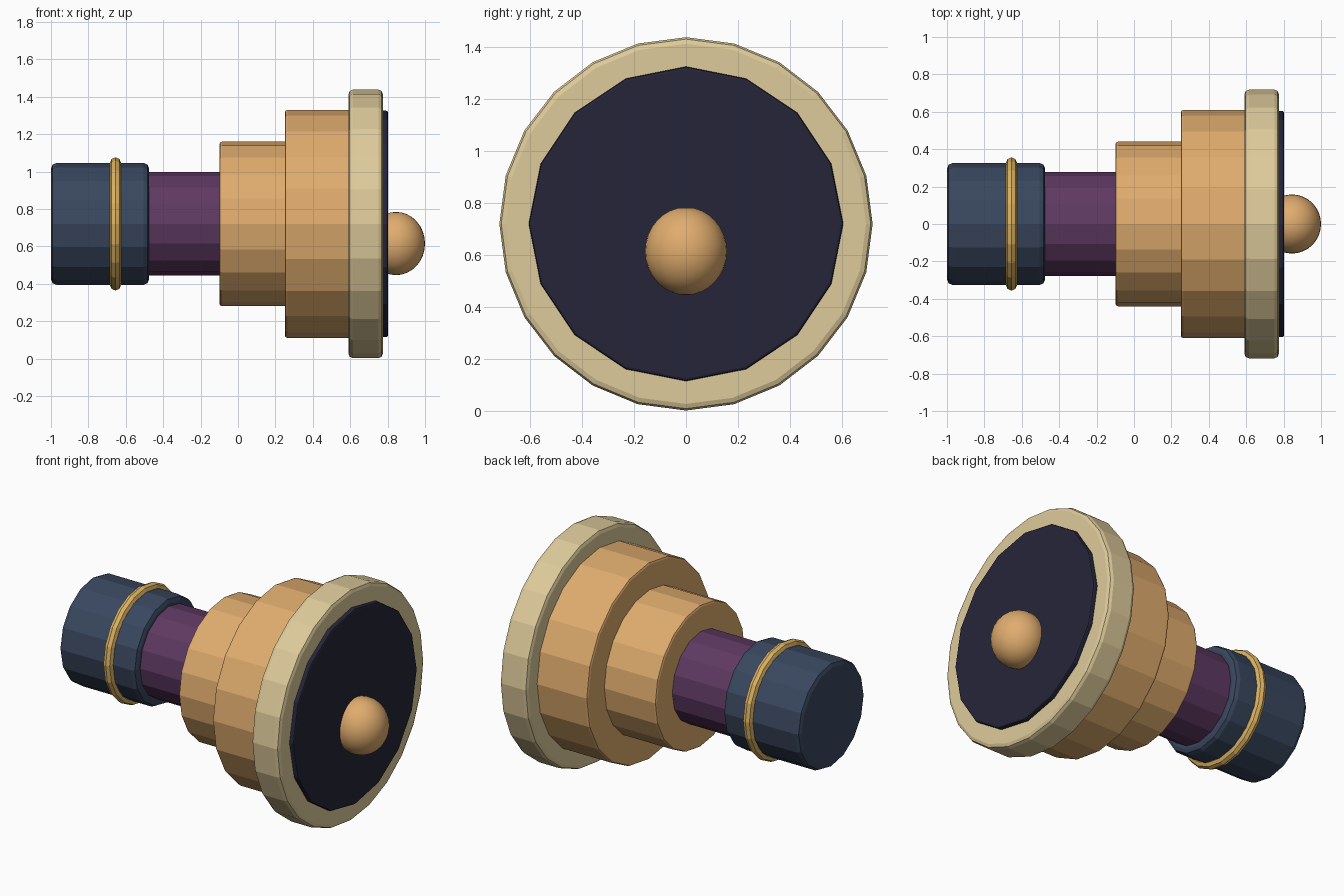
import bpy
from math import pi

cube = bpy.data.objects.get("Cube")
if cube:
    bpy.data.objects.remove(cube, do_unlink=True)

AXIS_Z = 0.72


def material(name, rgb):
    """Flat colour given as sRGB 0-255, stored as linear."""
    lin = [((c / 255 + 0.055) / 1.055) ** 2.4 for c in rgb] + [1.0]
    m = bpy.data.materials.new(name)
    m.use_nodes = True
    m.diffuse_color = lin
    bsdf = m.node_tree.nodes["Principled BSDF"]
    bsdf.inputs["Base Color"].default_value = lin
    bsdf.inputs["Roughness"].default_value = 0.7
    return m


tan = material("warm tan", (224, 172, 110))
cream = material("pale cream", (222, 203, 155))
navy = material("slate navy", (57, 71, 94))
purple = material("plum purple", (94, 57, 98))
gold = material("gold", (218, 178, 98))
dark = material("midnight", (37, 37, 57))


def finish(name, mat):
    ob = bpy.context.object
    ob.name = name
    ob.data.materials.append(mat)
    return ob


def drum(name, x0, x1, radius, sides, mat, bevel=0.0):
    """Faceted cylinder along x with softened end edges."""
    bpy.ops.mesh.primitive_cylinder_add(
        vertices=sides, radius=radius, depth=x1 - x0,
        location=((x0 + x1) / 2, 0, AXIS_Z), rotation=(0, pi / 2, 0))
    ob = finish(name, mat)
    if bevel:
        mod = ob.modifiers.new("soft_edges", "BEVEL")
        mod.width = bevel
        mod.segments = 2
        mod.limit_method = "ANGLE"
        mod.angle_limit = pi / 4
    return ob


# Tail cap and neck
drum("end_cap", -1.0, -0.475, 0.326, 16, navy, 0.03)
drum("neck", -0.5, -0.08, 0.277, 16, purple)

# Stepped body and front rim
drum("small_body", -0.10, 0.27, 0.44, 20, tan, 0.015)
drum("large_body", 0.25, 0.61, 0.61, 20, tan, 0.015)
drum("front_rim", 0.59, 0.775, 0.718, 24, cream, 0.025)
drum("front_disc", 0.74, 0.802, 0.605, 16, dark, 0.01)

# Gold band round the cap
bpy.ops.mesh.primitive_torus_add(
    major_segments=20, minor_segments=8, major_radius=0.326, minor_radius=0.03,
    location=(-0.655, 0, AXIS_Z), rotation=(0, pi / 2, 0))
finish("cap_band", gold)

# Rounded knob on the disc
bpy.ops.mesh.primitive_uv_sphere_add(
    segments=32, ring_count=16, radius=1, location=(0.845, 0, 0.615))
knob = finish("knob", tan)
knob.scale = (0.155, 0.158, 0.169)
bpy.ops.object.shade_smooth()
